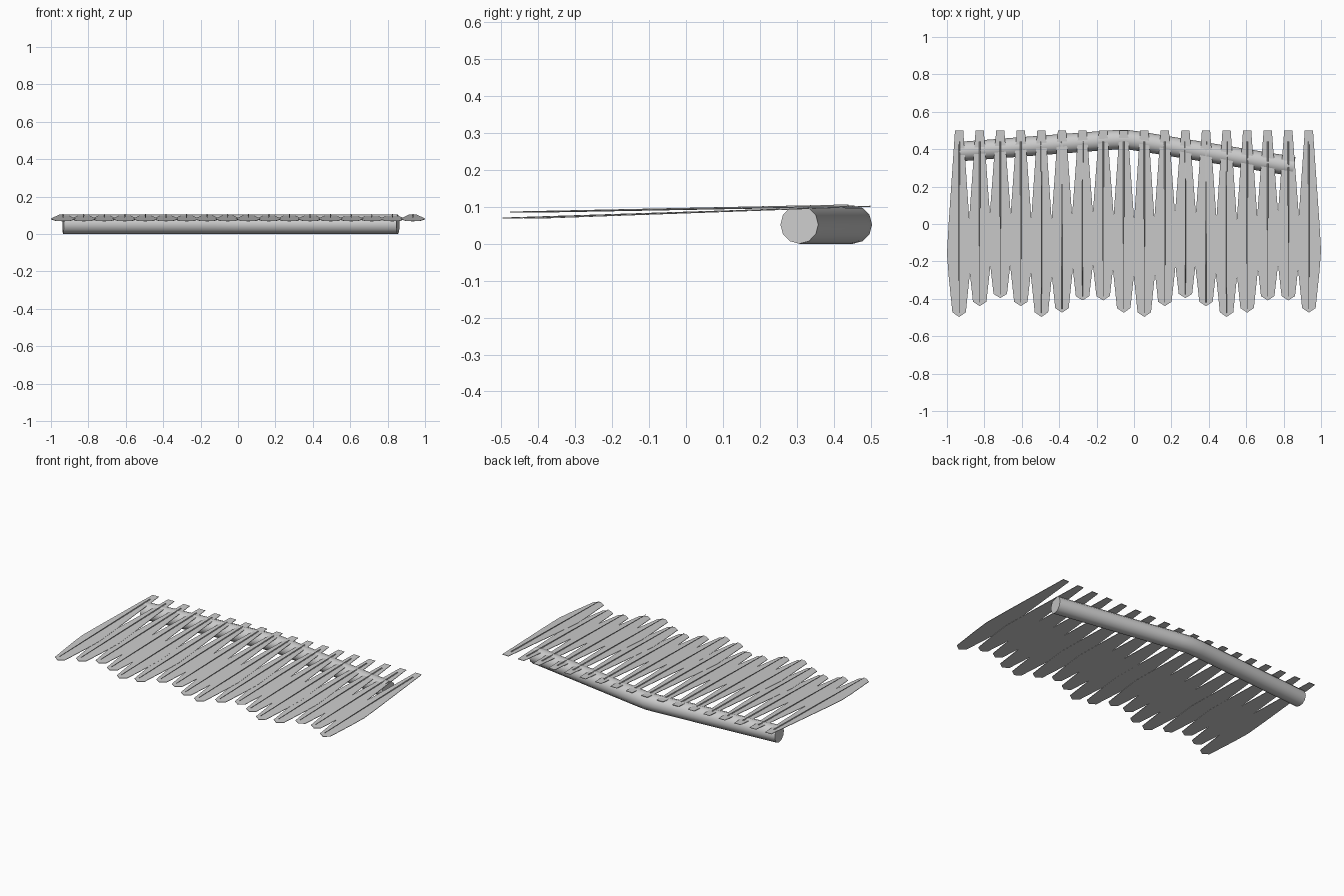
import bpy, math
from mathutils import Vector

if "Cube" in bpy.data.objects:
    bpy.data.objects.remove(bpy.data.objects["Cube"])

def make_mesh(name, verts, faces):
    me = bpy.data.meshes.new(name)
    me.from_pydata(verts, [], faces)
    ob = bpy.data.objects.new(name, me)
    bpy.context.collection.objects.link(ob)
    return ob

def ring(center, side, up, r, n):
    return [center + side * (r * math.cos(2 * math.pi * k / n))
            + up * (r * math.sin(2 * math.pi * k / n)) for k in range(n)]

def tube(name, path, radii, n):
    # capped tube swept along a path, cross-sections kept upright
    verts, faces, up = [], [], Vector((0, 0, 1))
    pts = [Vector(p) for p in path]
    for i, p in enumerate(pts):
        d = (pts[min(i + 1, len(pts) - 1)] - pts[max(i - 1, 0)]).normalized()
        side = d.cross(up).normalized()
        verts += ring(p, side, up, radii[i], n)
    for i in range(len(pts) - 1):
        for k in range(n):
            a, b = i * n + k, i * n + (k + 1) % n
            faces.append((a, b, b + n, a + n))
    faces.append(tuple(range(n))[::-1])
    faces.append(tuple(range(len(verts) - n, len(verts))))
    ob = make_mesh(name, verts, faces)
    bpy.ops.object.select_all(action='DESELECT')
    ob.select_set(True)
    bpy.context.view_layer.objects.active = ob
    bpy.ops.object.mode_set(mode='EDIT')
    bpy.ops.mesh.select_all(action='SELECT')
    bpy.ops.mesh.normals_make_consistent(inside=False)
    bpy.ops.object.mode_set(mode='OBJECT')
    bpy.ops.object.shade_smooth_by_angle(angle=math.radians(50))
    return ob

# Wing arm: one bent bone, slightly rounded at the joint
arm = [(-0.935, 0.387), (-0.12, 0.449), (-0.045, 0.452), (0.03, 0.442), (0.855, 0.307)]
tube("wing_arm", [(x, y, 0.052) for x, y in arm], [0.052] * len(arm), 12)

# Feather outline: (fraction of length from root, half width)
outline = [(0, 0.022), (0.50, 0.056), (0.66, 0.065), (0.78, 0.056), (0.975, 0.036)]
ROOT, T = 0.5, 0.0015

for i in range(18):
    x = -0.935 + 0.11 * i
    tip = -0.448 + 0.052 * math.cos(math.radians(80) * (i - 2))
    length = ROOT - tip

    # Feather vane: thin sloping blade
    def at(f, w, dz):
        return (x + w, ROOT - f * length, 0.1015 - 0.032 * f + dz)
    prof = [(f, w) for f, w in outline] + [(1, 0)] + [(f, -w) for f, w in reversed(outline)]
    n = len(prof)
    verts = [at(f, w, T) for f, w in prof] + [at(f, w, -T) for f, w in prof]
    faces = [tuple(range(n))[::-1], tuple(range(n, 2 * n))]
    faces += [(k, (k + 1) % n, (k + 1) % n + n, k + n) for k in range(n)]
    make_mesh("feather_vane_%02d" % (i + 1), verts, faces)

    # Feather shaft: tapering quill just above the vane
    tube("feather_shaft_%02d" % (i + 1),
         [(x, 0.44, 0.103), (x, tip + 0.02, 0.086)], [0.004, 0.0015], 6)
